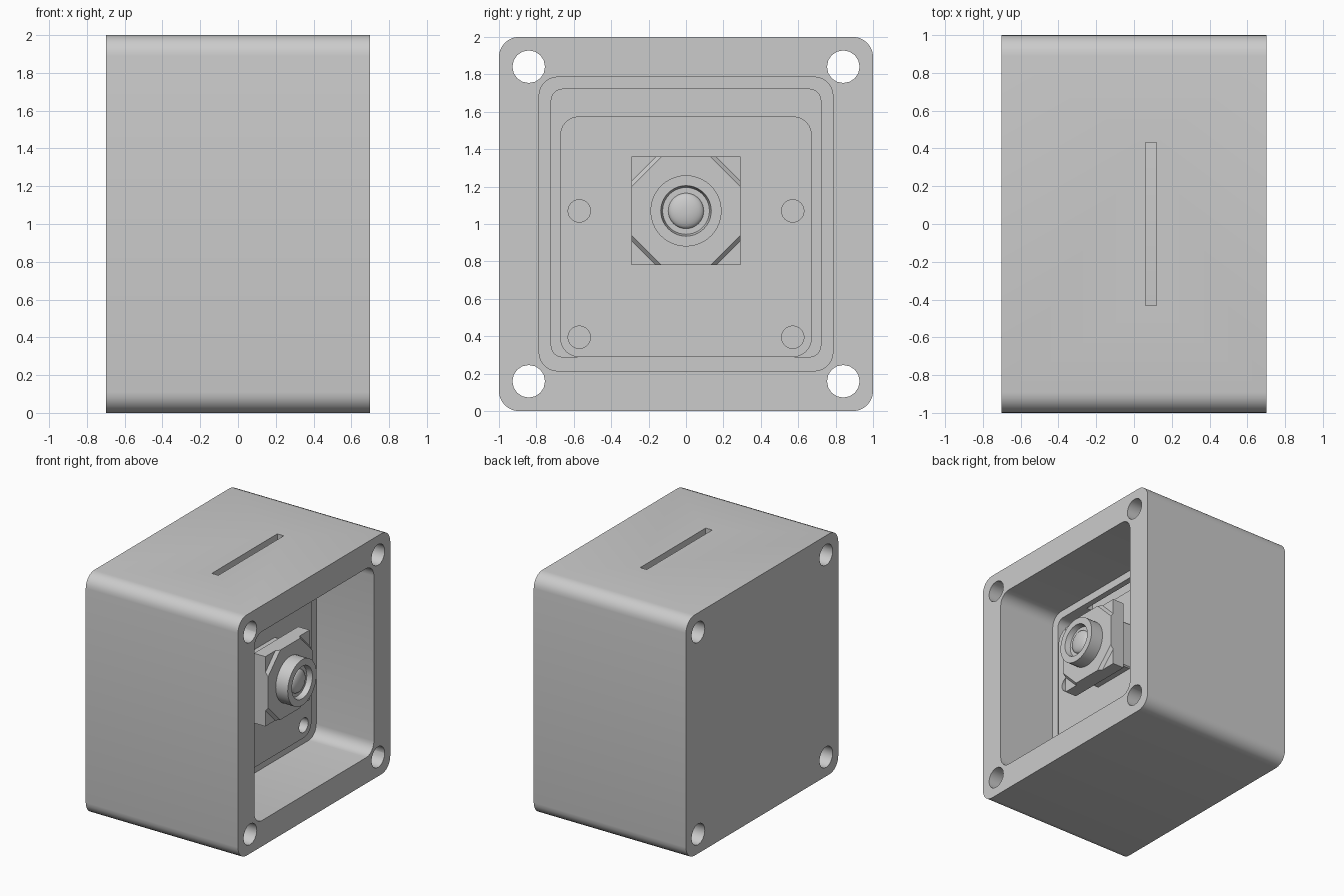
import bpy, bmesh, math

cube = bpy.data.objects.get("Cube")
if cube:
    bpy.data.objects.remove(cube, do_unlink=True)

grey = bpy.data.materials.new("plain grey")
grey.use_nodes = True
grey.diffuse_color = (0.6, 0.6, 0.6, 1)
grey.node_tree.nodes["Principled BSDF"].inputs["Base Color"].default_value = grey.diffuse_color


def smooth(ob):
    ob.data.shade_smooth()
    ob.data.set_sharp_from_angle(angle=math.radians(32))


def add(name, bm):
    bmesh.ops.recalc_face_normals(bm, faces=bm.faces)
    me = bpy.data.meshes.new(name)
    bm.to_mesh(me)
    bm.free()
    me.materials.append(grey)
    ob = bpy.data.objects.new(name, me)
    bpy.context.collection.objects.link(ob)
    smooth(ob)
    return ob


def rounded(y, z0, z1, r, n=6):
    """Rounded rectangle in the y-z plane."""
    pts = []
    for k, (cy, cz) in enumerate([(y - r, z1 - r), (r - y, z1 - r), (r - y, z0 + r), (y - r, z0 + r)]):
        for i in range(n + 1):
            a = math.pi / 2 * (k + i / n)
            pts.append((cy + r * math.cos(a), cz + r * math.sin(a)))
    return pts


def circle(y, z, r, n=16):
    return [(y + r * math.cos(2 * math.pi * i / n), z + r * math.sin(2 * math.pi * i / n)) for i in range(n)]


def octagon(h, c, z):
    """Square of half size h with corners cut by c."""
    e = h - c
    return [(y, z + d) for y, d in [(h, -e), (h, e), (e, h), (-e, h), (-h, e), (-h, -e), (-e, -h), (e, -h)]]


def prism(name, pts, x0, x1, end=None):
    """Loft a y-z profile along x, optionally to a second profile."""
    bm = bmesh.new()
    a = [bm.verts.new((x0, y, z)) for y, z in pts]
    b = [bm.verts.new((x1, y, z)) for y, z in (end or pts)]
    bm.faces.new(a)
    bm.faces.new(b)
    for i in range(len(a)):
        j = (i + 1) % len(a)
        bm.faces.new((a[i], a[j], b[j], b[i]))
    return add(name, bm)


def cut(ob, cutters):
    for c in cutters:
        c.hide_render = True
        m = ob.modifiers.new("cut", "BOOLEAN")
        m.operation, m.solver, m.object = "DIFFERENCE", "EXACT", c
    dg = bpy.context.evaluated_depsgraph_get()
    me = bpy.data.meshes.new_from_object(ob.evaluated_get(dg))
    ob.modifiers.clear()
    ob.data = me
    for c in cutters:
        bpy.data.objects.remove(c, do_unlink=True)
    smooth(ob)


def lathe(name, prof, z, n=40):
    """Spin (radius, x) points around an axis along x."""
    bm = bmesh.new()
    rings = [[bm.verts.new((x, r * math.cos(2 * math.pi * i / n), z + r * math.sin(2 * math.pi * i / n)))
              for i in range(n)] for r, x in prof]
    for p, q in zip(rings, rings[1:]):
        for i in range(n):
            j = (i + 1) % n
            bm.faces.new((p[i], p[j], q[j], q[i]))
    bm.faces.new(rings[0])
    bm.faces.new(rings[-1])
    return add(name, bm)


# Housing with stepped cavity, top slot and four corner bolt holes
housing = prism("housing", rounded(1, 0, 2, 0.11), -0.7, 0.7)
cutters = [
    prism("cavity_cutter", rounded(0.785, 0.215, 1.785, 0.1), 0.17, 0.9),
    prism("pocket_cutter", rounded(0.72, 0.29, 1.72, 0.06), 0.06, 0.3),
    prism("slot_cutter", [(-0.43, 1.5), (0.43, 1.5), (0.43, 2.2), (-0.43, 2.2)], 0.06, 0.12),
]
for y in (-0.84, 0.84):
    for z in (0.16, 1.84):
        cutters.append(prism("bolt_cutter", circle(y, z, 0.087), -0.9, 0.9))
cut(housing, cutters)

# Circuit board with mounting holes
board = prism("circuit_board", rounded(0.672, 0.29, 1.575, 0.1), 0.06, 0.205)
cut(board, [prism("screw_cutter", circle(y, z, 0.06, 24), 0.1, 0.4)
            for y in (-0.57, 0.57) for z in (0.395, 1.07)])

# Sensor block: stem, square plate and raised octagonal face
AXIS = 1.07
prism("sensor_stem", rounded(0.2, AXIS - 0.2, AXIS + 0.2, 0.01, 1), 0.2, 0.36)
prism("sensor_plate", [(-0.29, AXIS - 0.29), (0.29, AXIS - 0.29), (0.29, AXIS + 0.29), (-0.29, AXIS + 0.29)],
      0.35, 0.455)
prism("sensor_face", octagon(0.29, 0.13, AXIS), 0.455, 0.48, octagon(0.29, 0.16, AXIS))

# Lens barrel with recessed domed lens
dome = [(0.095 * math.cos(a), 0.545 + 0.035 * math.sin(a)) for a in (math.pi / 2 * i / 8 for i in range(8))]
lathe("lens_barrel", [(0.19, 0.47), (0.19, 0.59), (0.135, 0.59), (0.125, 0.545)] + dome, AXIS)
